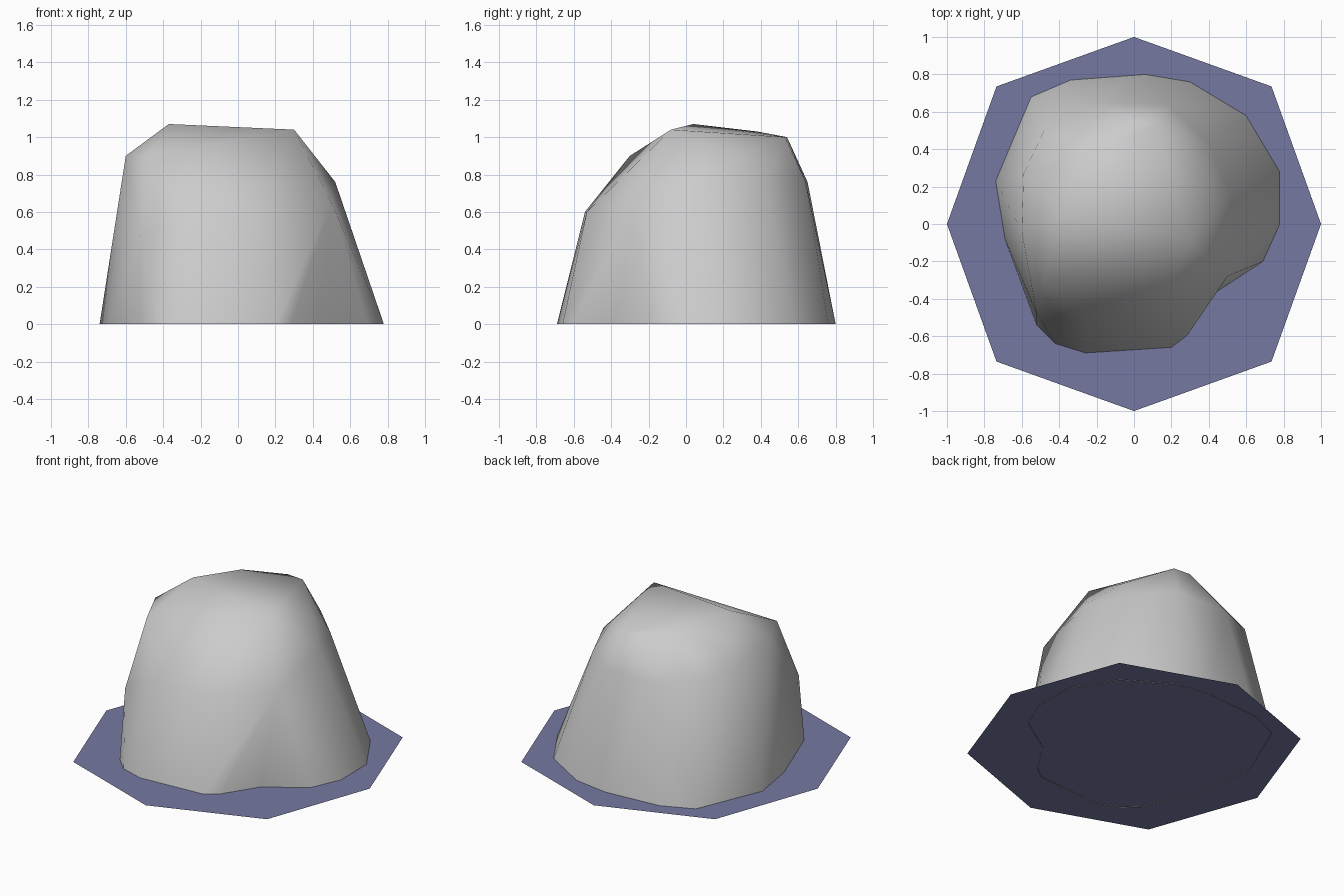
import bpy, bmesh, math
from mathutils import Vector

default = bpy.data.objects.get("Cube")
if default:
    bpy.data.objects.remove(default, do_unlink=True)


def make_material(name, colour):
    material = bpy.data.materials.new(name)
    material.use_nodes = True
    material.diffuse_color = colour
    material.node_tree.nodes["Principled BSDF"].inputs["Base Color"].default_value = colour
    return material


def make_object(name, mesh_builder, material, smooth):
    mesh = bpy.data.meshes.new(name)
    mesh_builder.to_mesh(mesh)
    mesh_builder.free()
    mesh.materials.append(material)
    for polygon in mesh.polygons:
        polygon.use_smooth = smooth
    created = bpy.data.objects.new(name, mesh)
    bpy.context.collection.objects.link(created)
    return created


rock_grey = make_material("rock grey", (.6, .6, .6, 1))
slate_blue = make_material("slate blue", (.18, .19, .36, 1))

# Ground outline of the boulder, counter-clockwise from its right side
foot_outline = [
    (.78, 0), (.78, .28), (.6, .58), (.3, .76), (.06, .8), (-.34, .77),
    (-.55, .68), (-.74, .23), (-.69, -.08), (-.52, -.54), (-.42, -.64),
    (-.26, -.69), (.2, -.66), (.285, -.595), (.69, -.2),
]
# Corners of the crown and the shoulders beneath it
crown_corners = [
    (-.37, .04, 1.07), (.3, -.08, 1.04), (-.24, .38, 1.03),
    (0, .54, 1), (.12, .53, 1), (.36, .3, .9),
]
shoulder_corners = [
    (.18, .64, .76), (.4, .43, .75), (.52, .15, .76), (.5, -.28, .65),
    (.1, -.53, .6), (-.25, -.54, .6), (-.52, -.48, .47), (-.48, -.3, .9),
    (-.6, -.04, .9), (-.59, .27, .85), (-.48, .5, .8), (-.2, .65, .76),
]

# Boulder: faceted shell stretched over the corners, open underneath
shell = bmesh.new()
for x, y in foot_outline:
    shell.verts.new((x, y, 0))
for corner in crown_corners + shoulder_corners:
    shell.verts.new(corner)
bmesh.ops.convex_hull(shell, input=list(shell.verts))
shell.normal_update()
underside = [face for face in shell.faces if face.normal.z < -.9]
bmesh.ops.delete(shell, geom=underside, context="FACES")
loose = [vert for vert in shell.verts if not vert.link_faces]
bmesh.ops.delete(shell, geom=loose, context="VERTS")

# Notch: pull the ground edge inwards on the front
notch = Vector((.43, -.37, 0))
rim = [edge for edge in shell.edges if edge.is_boundary]
edge = min(rim, key=lambda e: ((e.verts[0].co + e.verts[1].co) / 2 - notch).length)
face = edge.link_faces[0]
apex = next(vert for vert in face.verts if vert not in edge.verts)
_, notch_vert = bmesh.utils.edge_split(edge, edge.verts[0], .5)
bmesh.utils.face_split(face, notch_vert, apex)
notch_vert.co = notch
bmesh.ops.triangulate(shell, faces=list(shell.faces))
bmesh.ops.recalc_face_normals(shell, faces=list(shell.faces))
make_object("boulder", shell, rock_grey, True)

# Ground plate: flat octagon with slightly longer diagonal corners
plate = bmesh.new()
corners = []
for step in range(8):
    angle = step * math.tau / 8
    radius = 1.04 if step % 2 else 1
    corners.append(plate.verts.new((radius * math.cos(angle), radius * math.sin(angle), .003)))
plate.faces.new(corners)
make_object("ground_plate", plate, slate_blue, False)
